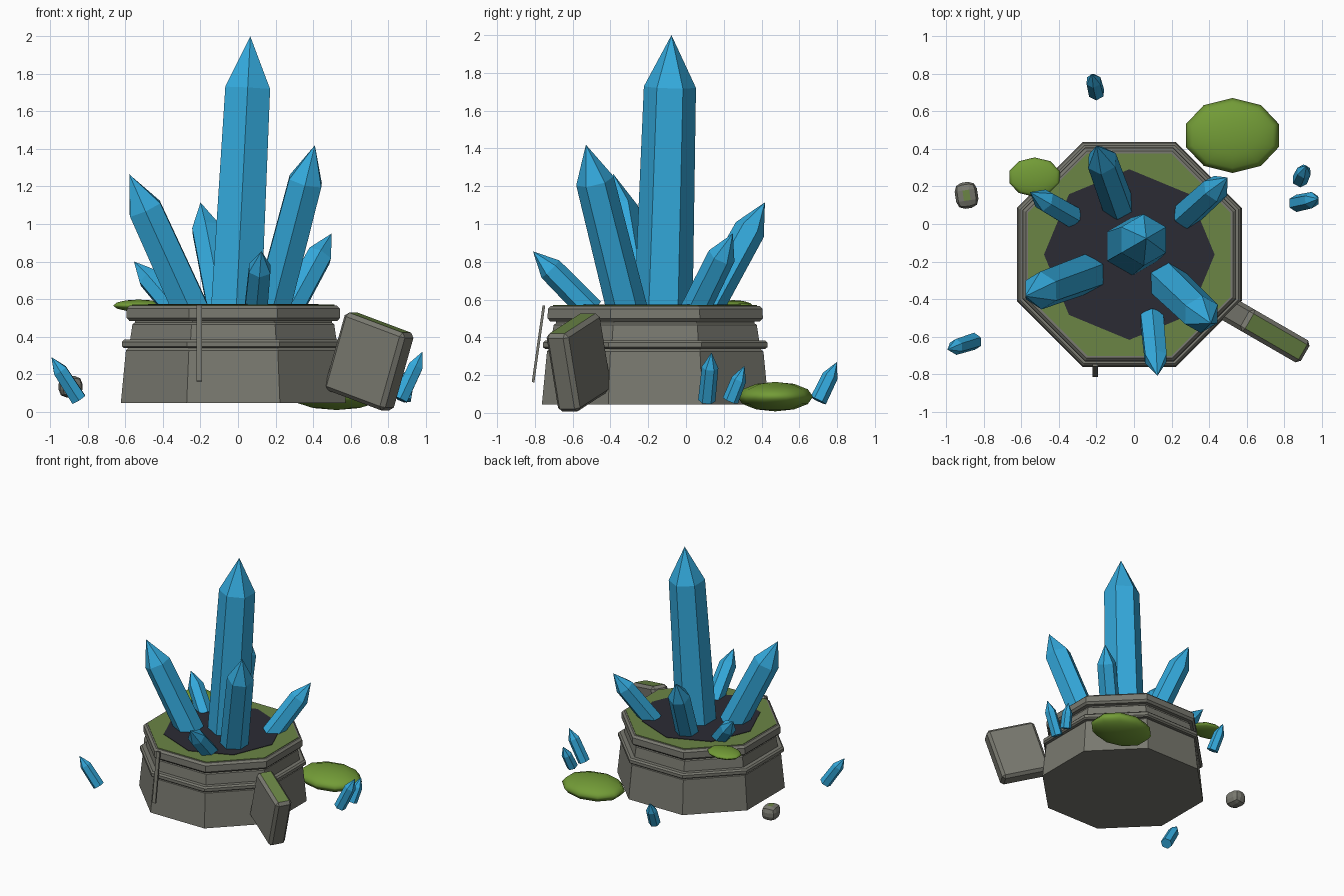
import bpy, bmesh, math
from mathutils import Matrix, Vector

if "Cube" in bpy.data.objects:
    bpy.data.objects.remove(bpy.data.objects["Cube"])


def mat(name, rgb):
    m = bpy.data.materials.new(name)
    m.diffuse_color = (*rgb, 1)
    m.use_nodes = True
    m.node_tree.nodes["Principled BSDF"].inputs["Base Color"].default_value = m.diffuse_color
    return m


CRYSTAL = mat("crystal_blue", (0.034, 0.40, 0.72))
STONE = mat("grey_stone", (0.19, 0.19, 0.16))
MOSS = mat("dull_moss", (0.145, 0.235, 0.06))
BUSH = mat("bright_moss", (0.17, 0.33, 0.038))
SOIL = mat("dark_soil", (0.024, 0.024, 0.034))


def finish(name, bm, mats, matrix, smooth=False):
    bmesh.ops.recalc_face_normals(bm, faces=bm.faces)
    me = bpy.data.meshes.new(name)
    for f in bm.faces:
        f.smooth = smooth
    bm.to_mesh(me)
    bm.free()
    for m in mats:
        me.materials.append(m)
    ob = bpy.data.objects.new(name, me)
    ob.matrix_world = matrix
    bpy.context.collection.objects.link(ob)
    return ob


def lathe(name, profile, n, phase, material, matrix, smooth=False):
    """Revolve (radius, z) points in n flat sides; ends are capped or pointed."""
    bm = bmesh.new()
    rings = []
    for r, z in profile:
        if r == 0:
            rings.append([bm.verts.new((0, 0, z))])
        else:
            rings.append([bm.verts.new((r * math.cos(phase + i * math.tau / n),
                                        r * math.sin(phase + i * math.tau / n), z))
                          for i in range(n)])
    for a, b in zip(rings, rings[1:]):
        for i in range(n):
            j = (i + 1) % n
            if len(a) == 1:
                bm.faces.new((a[0], b[j], b[i]))
            elif len(b) == 1:
                bm.faces.new((a[i], a[j], b[0]))
            else:
                bm.faces.new((a[i], a[j], b[j], b[i]))
    for ring in (rings[0], rings[-1]):
        if len(ring) > 1:
            bm.faces.new(ring)
    return finish(name, bm, [material], matrix, smooth)


def block(name, size, bevel, segments, mats, matrix):
    """Bevelled box; its flat top face takes the second material."""
    bm = bmesh.new()
    bmesh.ops.create_cube(bm, size=1)
    bmesh.ops.scale(bm, vec=size, verts=bm.verts)
    if bevel:
        bmesh.ops.bevel(bm, geom=list(bm.edges), offset=bevel, segments=segments,
                        profile=0.5, affect='EDGES')
    bm.normal_update()
    if len(mats) > 1:
        for f in bm.faces:
            if f.normal.z > 0.99:
                f.material_index = 1
    return finish(name, bm, mats, matrix)


def crystal(name, base, tip, r_base, r_top):
    base, tip = Vector(base), Vector(tip)
    d = tip - base
    q = Vector((0, 0, 1)).rotation_difference(d)
    m = Matrix.Translation(base) @ q.to_matrix().to_4x4()
    profile = [(r_base, 0), (r_top, d.length - 2 * r_top), (0, d.length)]
    lathe(name, profile, 6, math.pi / 2, CRYSTAL, m)


def mound(name, centre, radii):
    profile = [(math.sin(k * math.pi / 6) if 0 < k < 6 else 0, -math.cos(k * math.pi / 6))
               for k in range(7)]
    m = Matrix.Translation(centre) @ Matrix.Diagonal((*radii, 1))
    lathe(name, profile, 10, math.pi / 2, BUSH, m, smooth=True)


# Octagonal stone pedestal with two raised bands (profile in apothems)
CENTRE = Matrix.Translation((-0.025, -0.163, 0))
K = 1 / math.cos(math.pi / 8)
PROFILE = [(0.60, 0.045), (0.573, 0.325), (0.56, 0.338), (0.582, 0.338), (0.594, 0.348),
           (0.594, 0.372), (0.582, 0.384), (0.55, 0.384), (0.538, 0.465), (0.525, 0.475),
           (0.525, 0.484), (0.555, 0.484), (0.570, 0.50), (0.568, 0.55), (0.552, 0.566)]
lathe("pedestal", [(r * K, z) for r, z in PROFILE], 8, math.pi / 8, STONE, CENTRE)
lathe("moss_top", [(0.54 * K, 0.562), (0.54 * K, 0.570)], 8, math.pi / 8, MOSS, CENTRE)
lathe("soil_patch", [(0.455, 0.565), (0.455, 0.574)], 8, 0, SOIL, CENTRE)

# Main crystal cluster
crystal("main_crystal", (-0.01, -0.12, 0.54), (0.066, -0.077, 2.0), 0.155, 0.138)
crystal("right_front_crystal", (0.18, -0.31, 0.54), (0.41, -0.53, 1.42), 0.108, 0.102)
crystal("left_front_crystal", (-0.25, -0.265, 0.54), (-0.58, -0.385, 1.265), 0.108, 0.102)
crystal("back_crystal", (-0.085, 0.10, 0.54), (-0.20, 0.418, 1.115), 0.088, 0.084)
crystal("right_back_crystal", (0.275, 0.045, 0.54), (0.50, 0.248, 0.95), 0.078, 0.074)
crystal("left_back_crystal", (-0.33, 0.04, 0.54), (-0.555, 0.17, 0.80), 0.066, 0.062)
crystal("front_crystal", (0.095, -0.50, 0.54), (0.125, -0.81, 0.855), 0.07, 0.066)

# Small loose crystals around the pedestal
crystal("loose_crystal_left", (-0.85, -0.625, 0.065), (-0.995, -0.67, 0.29), 0.046, 0.043)
crystal("loose_crystal_right", (0.865, 0.11, 0.065), (0.985, 0.135, 0.32), 0.046, 0.044)
crystal("loose_crystal_right_back", (0.885, 0.235, 0.065), (0.92, 0.31, 0.25), 0.043, 0.040)
crystal("loose_crystal_back", (-0.20, 0.70, 0.065), (-0.225, 0.80, 0.27), 0.045, 0.042)

# Mossy mounds
mound("large_moss_mound", (0.525, 0.472, 0.086), (0.26, 0.20, 0.078))
mound("small_moss_mound", (-0.53, 0.25, 0.565), (0.142, 0.105, 0.032))

# Fallen slab leaning at the front right, moss on its upper edge
slab_m = (Matrix.Translation((0.70, -0.567, 0.267)) @ Matrix.Rotation(math.radians(-30), 4, 'Z')
          @ Matrix.Rotation(math.radians(18), 4, 'Y'))
block("fallen_slab", (0.39, 0.135, 0.435), 0.022, 1, [STONE, MOSS], slab_m)

# Pebble and the thin strip on the front
pebble_m = Matrix.Translation((-0.893, 0.153, 0.132)) @ Matrix.Rotation(0.15, 4, 'Z')
block("pebble", (0.12, 0.14, 0.115), 0.042, 2, [STONE, MOSS], pebble_m)
strip_m = Matrix.Translation((-0.207, -0.781, 0.365)) @ Matrix.Rotation(-0.14, 4, 'X')
block("front_strip", (0.03, 0.014, 0.41), 0, 1, [STONE], strip_m)
